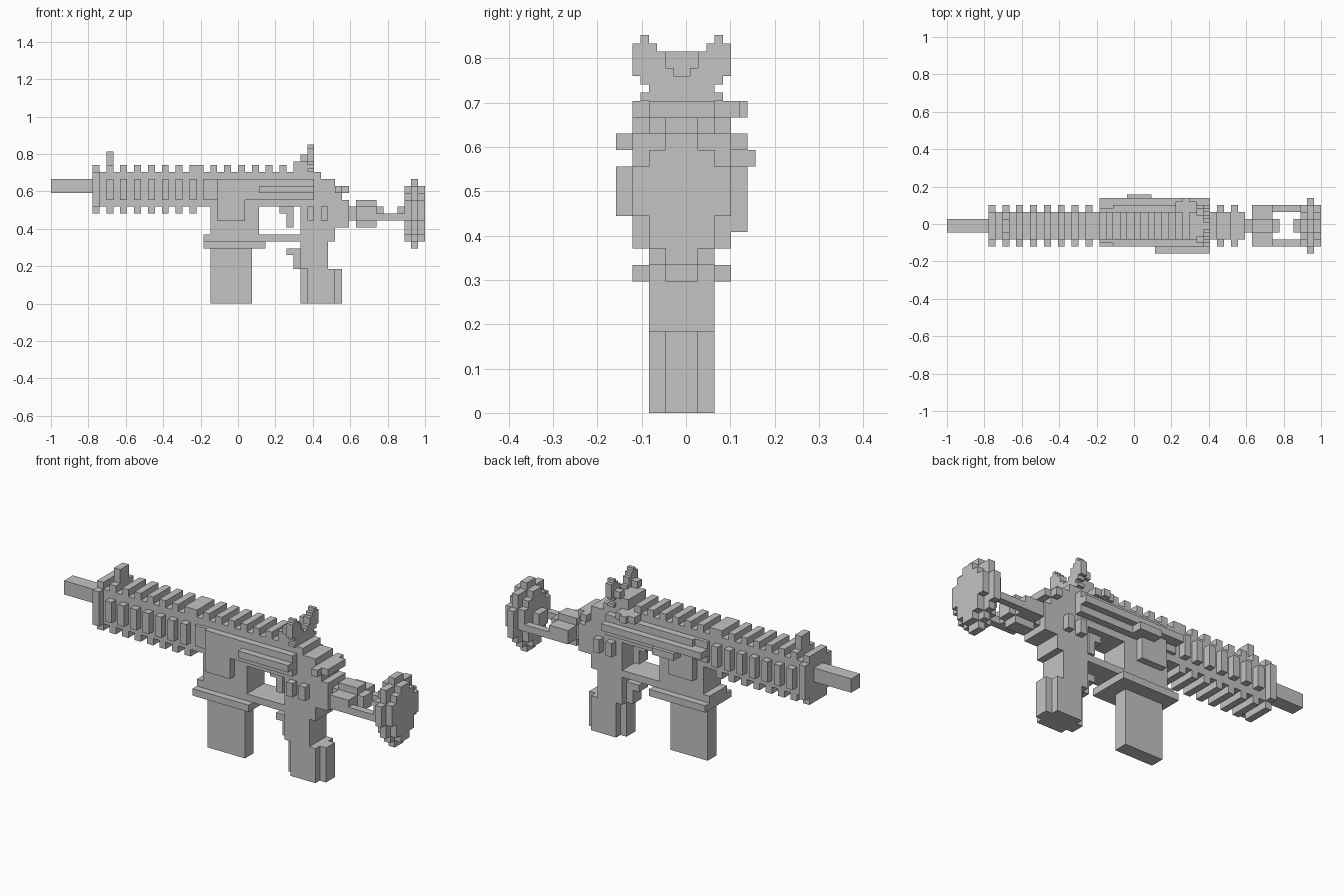
import bpy
import bmesh
from mathutils import Matrix, Vector

cube = bpy.data.objects.get("Cube")
if cube:
    bpy.data.objects.remove(cube)

UNIT = 1 / 27              # size of one grid cell
MIDDLE = -0.0095           # y of the mirror plane

grey = bpy.data.materials.new("plain_grey")
grey.use_nodes = True
grey.diffuse_color = (0.55, 0.55, 0.55, 1)
grey.node_tree.nodes["Principled BSDF"].inputs["Base Color"].default_value = grey.diffuse_color


def place(i, j, k):
    return Vector((i * UNIT - 1, j * UNIT + MIDDLE, k * UNIT))


def box(length, width, height):
    """One block in grid cells; a plain number as width means centred."""
    if not isinstance(width, tuple):
        width = (-width, width)
    low, high = (place(*corner) for corner in zip(length, width, height))
    return low, high


def part(name, *boxes):
    bm = bmesh.new()
    for low, high in boxes:
        size = Matrix.Diagonal((*(high - low), 1))
        bmesh.ops.create_cube(bm, size=1, matrix=Matrix.Translation((low + high) / 2) @ size)
    mesh = bpy.data.meshes.new(name)
    bm.to_mesh(mesh)
    bm.free()
    mesh.materials.append(grey)
    obj = bpy.data.objects.new(name, mesh)
    bpy.context.scene.collection.objects.link(obj)
    return obj


def both(length, inner, outer, height):
    """The same block on both sides of the mirror plane."""
    return [box(length, (inner, outer), height), box(length, (-outer, -inner), height)]


# Barrel and ribbed handguard
part("barrel", box((0, 6), 1, (16, 18)))
part("handguard_core", box((6, 22), 2, (14, 19)))
part("handguard_flange", box((6, 7), 3, (14, 19)))
for start in range(6, 22, 2):
    rib = (start, start + 1)
    part("handguard_top_rib", box(rib, 2, (19, 20)))
    part("handguard_bottom_rib", box(rib, 2, (13, 14)))
    part("handguard_side_ribs", *both(rib, 2, 3, (15, 18)))
part("front_sight", box((8, 9), 1, (20, 22)))

# Receiver with raised side panels and its toothed rail
part("receiver", box((22, 40), 2, (14, 18)))
part("receiver_side_panels", *both((24, 38), 2, 3, (15, 18)), *both((24, 28), 2, 3, (12, 15)))
part("receiver_side_steps", *both((22, 24), 2, 2.5, (15, 18)))
part("receiver_rail", box((22, 39), 2, (18, 19)))
part("wide_rail_tooth", box((21, 22), 2, (19, 20)))
for start in range(23, 35, 2):
    part("rail_tooth", box((start, start + 1), 2, (19, 20)))
part("front_side_strip", box((30, 38), (-4, -3), (16, 17)))
part("back_side_strip", box((22, 38), (2, 4), (16, 17)))
part("back_side_bump", box((26, 29.5), (3, 4.5), (15, 16)))
part("deflector", box((33, 36), (2, 3.5), (18, 19)), box((34, 35), (3, 4), (18, 19)))

# Magazine with its housing
part("magazine_housing", box((23, 30), 2, (10, 14)))
part("magazine_flange", box((22, 31), 3, (8, 9)))
part("magazine", box((23, 29), 1, (0, 8)))

# Trigger and guard
part("trigger_guard", box((22, 36), 2, (9, 10)))
part("trigger", box((33, 35), 1, (13, 14)), box((34, 35), 1, (11, 13)))

# Grip
part("grip_handle", box((37, 41), 2, (0, 5)), box((36, 37), 1, (0, 5)),
     box((36, 40), 2, (5, 10)), box((35, 36), 1, (5, 7)))
part("grip_back_strip", box((41, 42), 1, (0, 5)))
part("grip_finger_rest", box((34, 36), 1, (7, 8)))
part("grip_top", box((36, 41), 2, (9, 14)))
part("grip_side_pins", *both((37, 38), 2, 3, (12, 14)), *both((39, 40), 2, 3, (12, 14)))

# Rear of the receiver and charging handle
part("receiver_rear", box((40, 43), 2, (11, 15)), box((40, 42), 2, (15, 16)))
part("charging_handle", box((38, 43), 2, (16, 17)), box((41, 42), 3, (16, 17)),
     box((40, 41), 2, (17, 18)))

# Rear sight with two ears
part("rear_sight_base", box((35, 38), 2, (19, 20.5)), box((37, 38), 2.5, (19, 19.5)))
part("rear_sight_ears",
     *both((37, 38), 0.5, 2.5, (20, 21)), *both((37, 38), 1, 3, (20.5, 22)),
     *both((37, 38), 1.5, 3, (22, 22.5)), *both((37, 38), 2, 2.5, (22.5, 23)),
     *both((36, 37), 1.5, 2.5, (20.5, 21.5)))

# Shoulder stock
part("stock_connector", box((43, 44), 1, (12, 14)))
part("stock_block", box((44, 47), 2, (12, 14)), box((44, 47), 1, (11, 15)),
     box((47, 48), 1, (12, 14)))
part("stock_rails", *both((44, 52), 2, 3, (12, 13)), *both((44, 47), 2, 3, (13, 14)))
part("stock_plate_hub", box((50, 51), 1, (12, 14)))
part("stock_plate_middle", box((52, 53), 4, (12, 15)), box((52, 53), (3, 4), (11, 12)),
     box((52, 53), 3, (10, 17)), box((52, 53), 2, (9, 17)), box((52, 53), 1, (8, 18)))
for start in (51, 53):
    side = (start, start + 1)
    part("stock_plate_side", box(side, 3, (12, 15)), box(side, 2, (10, 16)),
         box(side, 1, (9, 17)))
